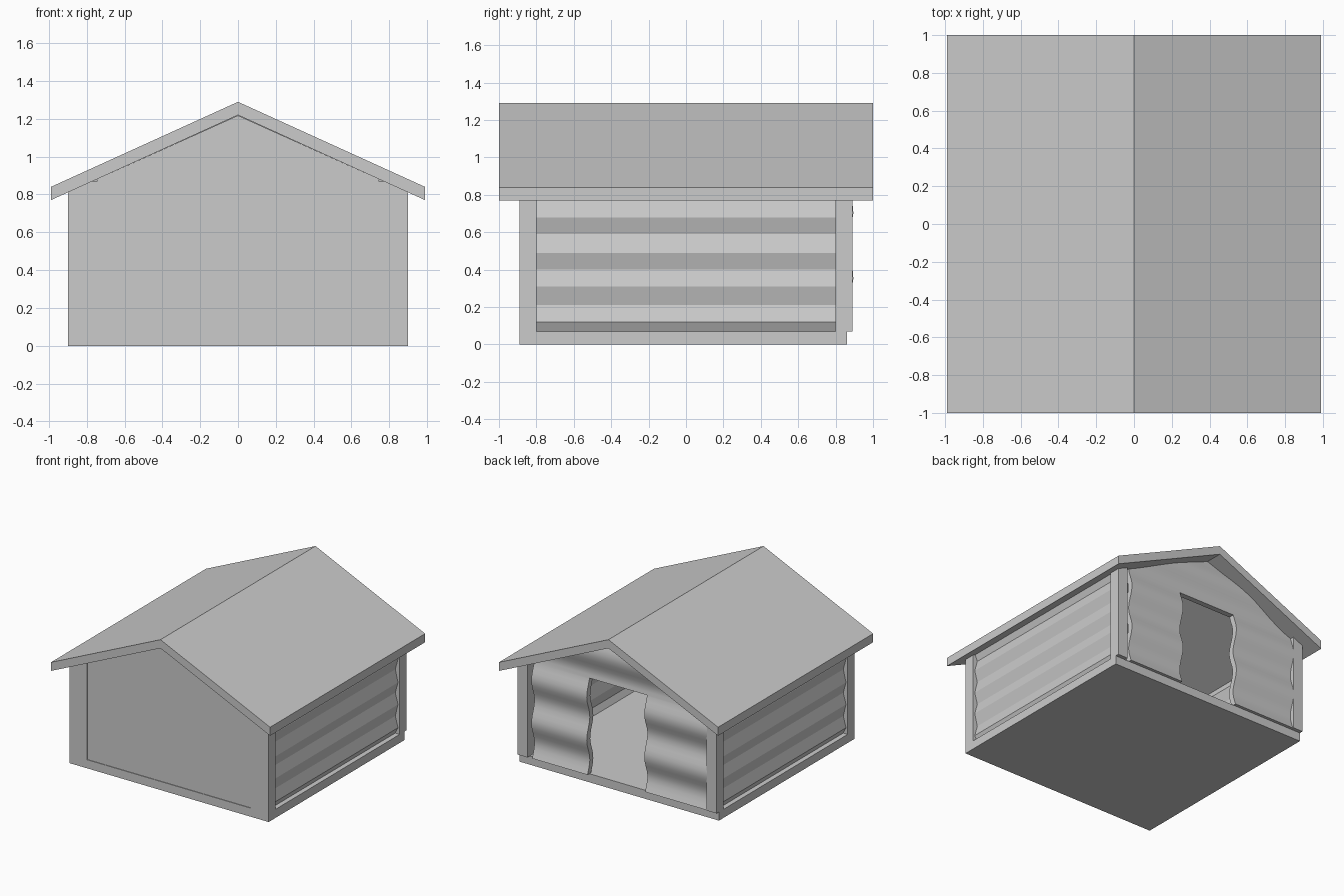
import bpy, bmesh, math
from mathutils import Vector

if "Cube" in bpy.data.objects:
    bpy.data.objects.remove(bpy.data.objects["Cube"])


def make_object(name, bm):
    bmesh.ops.recalc_face_normals(bm, faces=bm.faces)
    me = bpy.data.meshes.new(name)
    bm.to_mesh(me)
    bm.free()
    ob = bpy.data.objects.new(name, me)
    bpy.context.collection.objects.link(ob)
    return ob


def prism(profile, y0, y1):
    """Extrude an (x, z) outline from y0 to y1."""
    bm = bmesh.new()
    face = bm.faces.new([bm.verts.new((x, y0, z)) for x, z in profile])
    res = bmesh.ops.extrude_face_region(bm, geom=[face])
    verts = [v for v in res["geom"] if isinstance(v, bmesh.types.BMVert)]
    bmesh.ops.translate(bm, verts=verts, vec=(0, y1 - y0, 0))
    return bm


def box(name, x0, x1, y0, y1, z0, z1):
    return make_object(name, prism([(x0, z0), (x1, z0), (x1, z1), (x0, z1)], y0, y1))


SLOPE = 0.4545


def under_roof(x):
    return 1.22 - SLOPE * abs(x)


# Floor slab
box("floor", -0.9, 0.9, -0.89, 0.86, 0, 0.07)

# Gabled roof slab
make_object("roof", prism([(-0.99, 0.77), (0, 1.22), (0.99, 0.77),
                           (0.99, 0.84), (0, 1.29), (-0.99, 0.84)], -1, 1))

# Corner posts and ridged side walls
for side, s in (("left", -1), ("right", 1)):
    box(f"front_post_{side}", *sorted((0.74 * s, 0.9 * s)), -0.89, -0.80, 0.07, 0.87)
    box(f"back_post_{side}", *sorted((0.81 * s, 0.9 * s)), 0.80, 0.89, 0.07, 0.87)
    levels = [0.07, 0.12, 0.21, 0.31, 0.40, 0.49, 0.59, 0.68, 0.77, 0.83]
    outer = [(s * (0.885 if i % 2 else 0.86), z) for i, z in enumerate(levels)]
    inner = [(x - s * 0.035, z) for x, z in reversed(outer)]
    make_object(f"siding_{side}", prism(outer + inner, -0.80, 0.80))

# Flat front wall
w = 0.745
make_object("front_wall", prism([(-w, 0.07), (w, 0.07), (w, under_roof(w)),
                                 (0, 1.218), (-w, under_roof(w))], -0.885, -0.84))

# Rippled back wall with a doorway
xl, xr, d0, d1, top = -0.815, 0.77, -0.25, 0.27, 0.85
bm = prism([(xl, 0.07), (d0, 0.07), (d0, top), (d1, top), (d1, 0.07), (xr, 0.07),
            (xr, under_roof(xr)), (0, 1.22), (xl, under_roof(xl))], 0.83, 0.875)
for i in range(1, 32):
    bmesh.ops.bisect_plane(bm, geom=bm.verts[:] + bm.edges[:] + bm.faces[:],
                           plane_co=Vector((0, 0, 0.0713 + i * 0.035)),
                           plane_no=Vector((0, 0, 1)))
for v in bm.verts:
    v.co.y += 0.02 * math.cos(2 * math.pi * (v.co.z - 0.36) / 0.35)
wall = make_object("back_wall", bm)
bpy.ops.object.select_all(action='DESELECT')
wall.select_set(True)
bpy.context.view_layer.objects.active = wall
bpy.ops.object.shade_smooth_by_angle(angle=math.radians(35))
